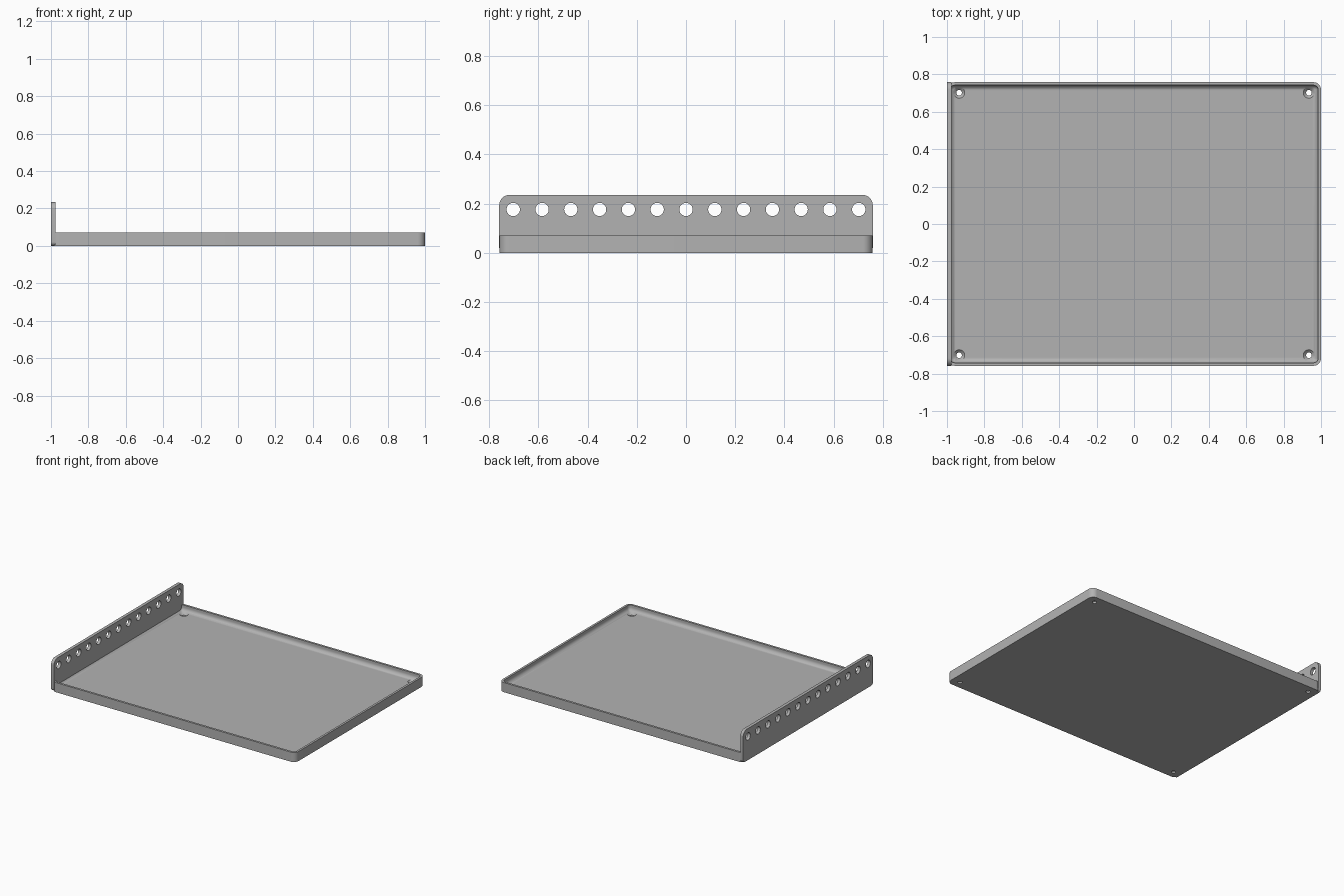
import bpy, bmesh
from math import sin, cos, pi
from mathutils import Matrix, Vector

cube = bpy.data.objects.get("Cube")
if cube:
    bpy.data.objects.remove(cube, do_unlink=True)

grey = bpy.data.materials.new("plain grey")
grey.use_nodes = True
colour = (0.45, 0.45, 0.45, 1)
grey.diffuse_color = colour
grey.node_tree.nodes["Principled BSDF"].inputs["Base Color"].default_value = colour

HALF_Y, RIM, FLOOR, WALL = 0.758, 0.071, 0.027, 0.016
PLATE_TOP, PLATE_THICK = 0.235, 0.023


def rounded_rect(u0, u1, v0, v1, radii, steps=8):
    """Counter-clockwise outline; radii start at the (u1, v1) corner."""
    points = []
    corners = [(u1, v1, -1, -1), (u0, v1, 1, -1), (u0, v0, 1, 1), (u1, v0, -1, 1)]
    for k, ((u, v, su, sv), r) in enumerate(zip(corners, radii)):
        for i in range(steps + 1):
            a = (k + i / steps) * pi / 2
            points.append((u + su * r + r * cos(a), v + sv * r + r * sin(a)))
    return points


def finish(name, bm):
    bmesh.ops.recalc_face_normals(bm, faces=bm.faces)
    mesh = bpy.data.meshes.new(name)
    bm.to_mesh(mesh)
    bm.free()
    mesh.materials.append(grey)
    obj = bpy.data.objects.new(name, mesh)
    bpy.context.collection.objects.link(obj)
    return obj


def loft(name, loops):
    """Skin a stack of equal-length loops and cap both ends."""
    bm = bmesh.new()
    rings = [[bm.verts.new(p) for p in loop] for loop in loops]
    for a, b in zip(rings, rings[1:]):
        n = len(a)
        for i in range(n):
            j = (i + 1) % n
            bm.faces.new((a[i], a[j], b[j], b[i]))
    bm.faces.new(rings[0])
    bm.faces.new(rings[-1])
    return finish(name, bm)


def cut(obj, bm):
    """Subtract the cutter solids from the part and discard them."""
    cutter = finish("hole_cutter", bm)
    cutter.hide_render = True
    mod = obj.modifiers.new("holes", "BOOLEAN")
    mod.operation, mod.solver, mod.object = "DIFFERENCE", "EXACT", cutter
    bpy.context.view_layer.objects.active = obj
    bpy.ops.object.modifier_apply(modifier=mod.name)
    bpy.data.objects.remove(cutter, do_unlink=True)


def add_cone(bm, centre, r_low, r_high, depth, turn=Matrix()):
    bmesh.ops.create_cone(bm, cap_ends=True, segments=32, radius1=r_low, radius2=r_high,
                          depth=depth, matrix=Matrix.Translation(Vector(centre)) @ turn)


def smooth(obj):
    bpy.ops.object.select_all(action="DESELECT")
    obj.select_set(True)
    bpy.context.view_layer.objects.active = obj
    bpy.ops.object.shade_smooth_by_angle(angle=0.6)


# Shallow tray: outer wall, rim, inner wall, concave fillet, floor
def tray_loop(inset, z):
    r = max(0.04 - inset, 0.004)
    outline = rounded_rect(-0.999 + inset, 1 - inset, -HALF_Y + inset, HALF_Y - inset, [r] * 4)
    return [(x, y, z) for x, y in outline]


FILLET = 0.028
profile = [(0, 0), (0, RIM), (WALL, RIM)]
for i in range(9):
    a = i / 8 * pi / 2
    profile.append((WALL + FILLET * (1 - cos(a)), FLOOR + FILLET * (1 - sin(a))))
tray = loft("tray", [tray_loop(inset, z) for inset, z in profile])

# Countersunk screw holes in the tray corners
bm = bmesh.new()
for sx in (-1, 1):
    for sy in (-1, 1):
        add_cone(bm, (sx * 0.935, sy * 0.702, 0), 0.015, 0.015, 0.2)
cut(tray, bm)
bm = bmesh.new()
for sx in (-1, 1):
    for sy in (-1, 1):
        add_cone(bm, (sx * 0.935, sy * 0.702, FLOOR - 0.005), 0.0145, 0.035, 0.02)
cut(tray, bm)
smooth(tray)

# Upright mounting plate along the right edge
outline = rounded_rect(-HALF_Y - 0.001, HALF_Y + 0.001, 0.001, PLATE_TOP,
                       [0.042, 0.042, 0.02, 0.02])
plate = loft("mounting_plate", [[(x, y, z) for y, z in outline]
                                for x in (-1, -1 + PLATE_THICK)])

# Row of round holes through the plate
bm = bmesh.new()
for i in range(-6, 7):
    add_cone(bm, (-1, i * 0.117, 0.176), 0.027, 0.027, 0.2, Matrix.Rotation(pi / 2, 4, "Y"))
cut(plate, bm)
smooth(plate)
